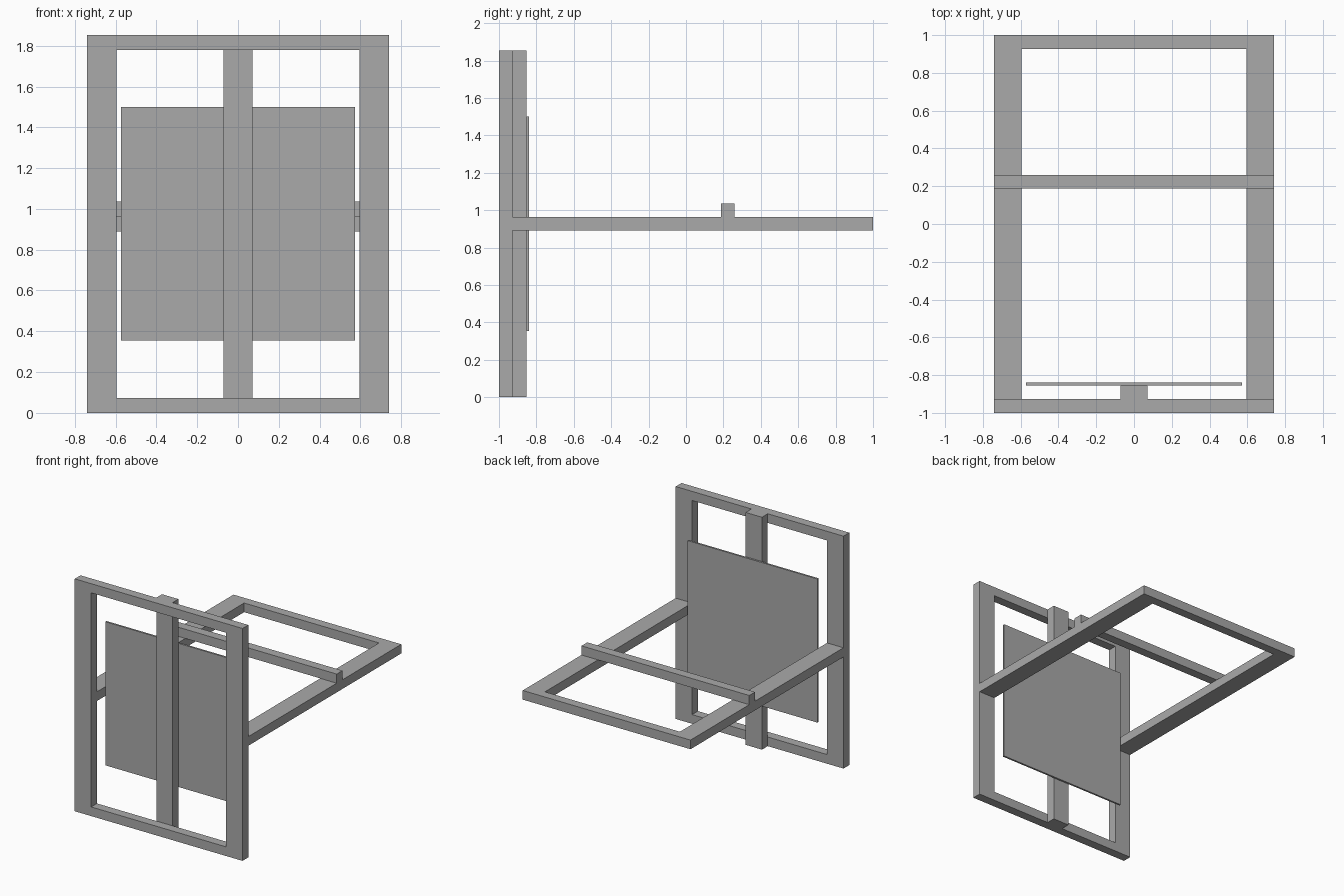
import bpy

# Remove the default cube
cube = bpy.data.objects.get("Cube")
if cube:
    bpy.data.objects.remove(cube, do_unlink=True)

# Single plain grey
GREY = (0.4, 0.4, 0.4, 1)
grey = bpy.data.materials.new("plain_grey")
grey.use_nodes = True
grey.diffuse_color = GREY
grey.node_tree.nodes["Principled BSDF"].inputs["Base Color"].default_value = GREY


def box(name, x, y, z):
    """Box spanning the (min, max) range on each axis."""
    spans = (x, y, z)
    bpy.ops.mesh.primitive_cube_add(size=1, location=[sum(s) / 2 for s in spans])
    obj = bpy.context.object
    obj.name = name
    obj.scale = [s[1] - s[0] for s in spans]
    bpy.ops.object.transform_apply(location=False, rotation=False, scale=True)
    obj.data.materials.append(grey)
    return obj


BAR = 0.073        # timber thickness
OUTER = 0.74       # half width of both frames
INNER = 0.595      # inner edge of the wide side boards
TOP = 1.853
FRONT, BACK = -1.0, 1.0
JOIN = FRONT + BAR             # back face of the upright frame
POST_BACK = JOIN + BAR
ARM_Z = (0.89, 0.89 + BAR)
inside = (-INNER, INNER)
across = (-OUTER, OUTER)

# Side boards of the upright frame and arms of the flat frame
for side, x in (("left", (INNER, OUTER)), ("right", (-OUTER, -INNER))):
    box(side + "_upright", x, (FRONT, JOIN), (0, TOP))
    box(side + "_arm", x, (JOIN, BACK), ARM_Z)

# Rails of the upright frame
box("bottom_rail", inside, (FRONT, JOIN), (0, BAR))
box("top_rail", inside, (FRONT, JOIN), (TOP - BAR, TOP))

# Centre post behind the rails, carrying the thin panel
box("centre_post", (-0.072, 0.072), (JOIN, POST_BACK), (0, TOP))
box("panel", (-0.573, 0.573), (POST_BACK, POST_BACK + 0.015), (0.355, 1.5))

# End rail of the flat frame and the crossbar resting on the arms
box("end_rail", inside, (BACK - BAR, BACK), ARM_Z)
box("crossbar", across, (0.187, 0.187 + BAR), (ARM_Z[1], ARM_Z[1] + BAR))
